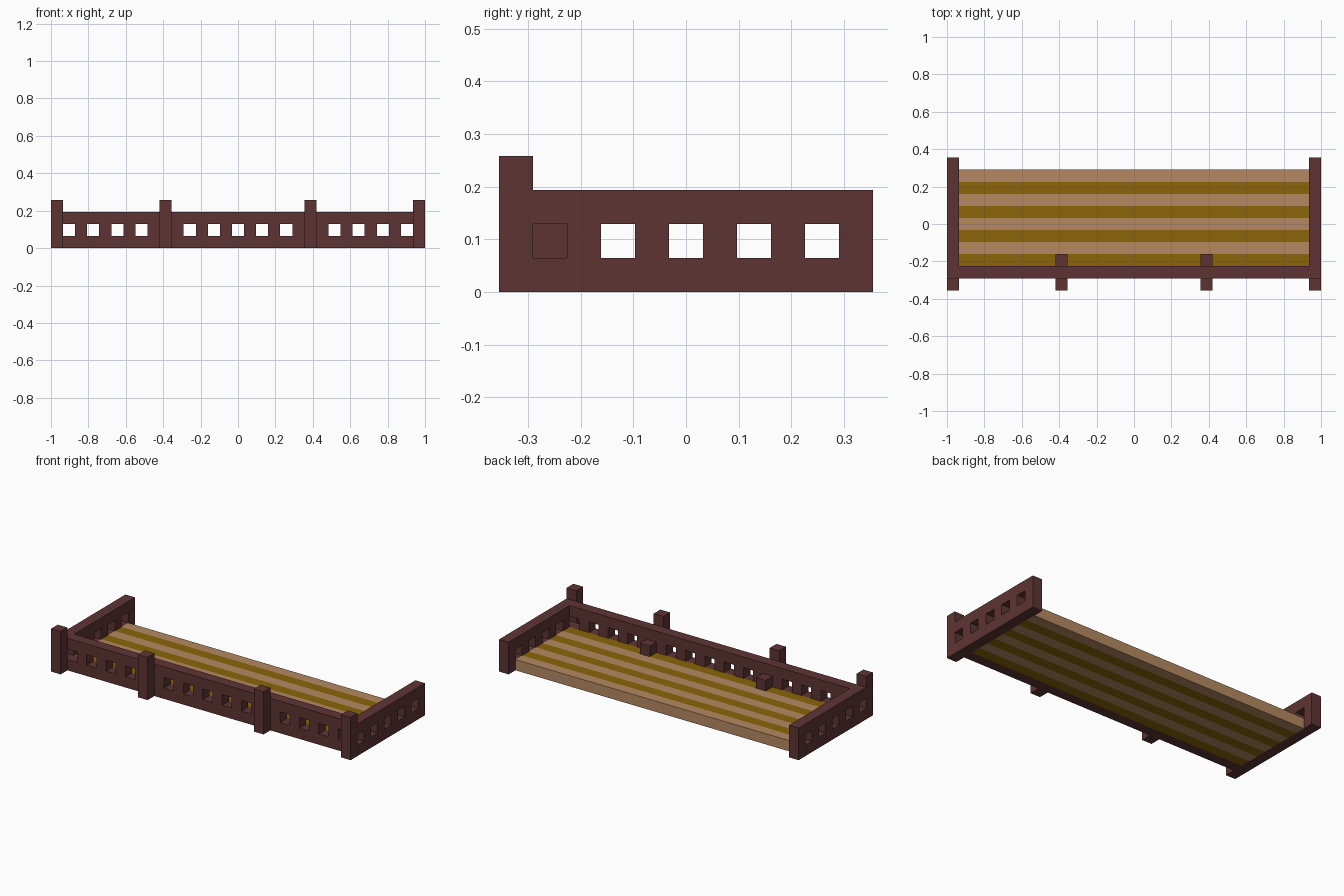
import bpy
import bmesh
from mathutils import Vector

cube = bpy.data.objects.get("Cube")
if cube:
    bpy.data.objects.remove(cube, do_unlink=True)

U = 2 / 31                               # one block; the model is 31 x 11 x 4 blocks
ORIGIN = Vector((-15.5, -5.5, 0))


def linear(c):
    c /= 255
    return c / 12.92 if c <= 0.04045 else ((c + 0.055) / 1.055) ** 2.4


def material(name, rgb):
    mat = bpy.data.materials.new(name)
    col = (*[linear(c) for c in rgb], 1)
    mat.diffuse_color = col
    mat.use_nodes = True
    bsdf = mat.node_tree.nodes["Principled BSDF"]
    bsdf.inputs["Base Color"].default_value = col
    bsdf.inputs["Roughness"].default_value = 0.9
    return mat


DARK = material("dark_red_wood", (94, 52, 52))
TAN = material("tan_wood", (181, 137, 97))
GOLD = material("golden_brown_wood", (139, 101, 8))


def finish(name, bm, mat):
    bmesh.ops.recalc_face_normals(bm, faces=bm.faces)
    for v in bm.verts:
        v.co = (v.co + ORIGIN) * U
    mesh = bpy.data.meshes.new(name)
    bm.to_mesh(mesh)
    bm.free()
    mesh.materials.append(mat)
    obj = bpy.data.objects.new(name, mesh)
    bpy.context.collection.objects.link(obj)
    return obj


def box(name, lo, hi, mat):
    """Box between two corners, in blocks."""
    bm = bmesh.new()
    bmesh.ops.create_cube(bm, size=1)
    lo, hi = Vector(lo), Vector(hi)
    for v in bm.verts:
        v.co = (lo + hi) / 2 + v.co * (hi - lo)
    return finish(name, bm, mat)


def pierced_panel(name, start, along, thick, length, holes, mat):
    """Wall three blocks high with square openings in its middle row."""
    bm = bmesh.new()
    start, along, thick = Vector(start), Vector(along), Vector(thick)
    up = Vector((0, 0, 1))
    for i in range(length):
        for k in range(3):
            if k == 1 and i in holes:
                continue
            corners = [(i, k), (i + 1, k), (i + 1, k + 1), (i, k + 1)]
            bm.faces.new([bm.verts.new(start + along * a + up * b) for a, b in corners])
    bmesh.ops.remove_doubles(bm, verts=bm.verts, dist=0.001)
    ext = bmesh.ops.extrude_face_region(bm, geom=bm.faces[:], use_keep_orig=True)
    moved = [g for g in ext["geom"] if isinstance(g, bmesh.types.BMVert)]
    bmesh.ops.translate(bm, verts=moved, vec=thick)
    return finish(name, bm, mat)


# Floor planks in alternating colours
for j in range(2, 10):
    box(f"floor_plank_{j - 1}", (1, j, 0), (30, j + 1, 1), TAN if j % 2 else GOLD)

# Front railing: openings every other block, solid behind the two middle posts
front_holes = [i for i in range(0, 29, 2) if i not in (8, 20)]
pierced_panel("front_railing", (1, 1, 0), (1, 0, 0), (0, 1, 0), 29, front_holes, DARK)

# End railings
for name, x in (("right_railing", 0), ("left_railing", 30)):
    pierced_panel(name, (x, 1, 0), (0, 1, 0), (1, 0, 0), 10, range(0, 10, 2), DARK)

# Front posts
for name, x in (("right_corner_post", 0), ("right_middle_post", 9),
                ("left_middle_post", 21), ("left_corner_post", 30)):
    box(name, (x, 0, 0), (x + 1, 1, 4), DARK)

# Small blocks on the floor behind the middle posts
for name, x in (("right_inner_block", 9), ("left_inner_block", 21)):
    box(name, (x, 2, 1), (x + 1, 3, 2), DARK)
